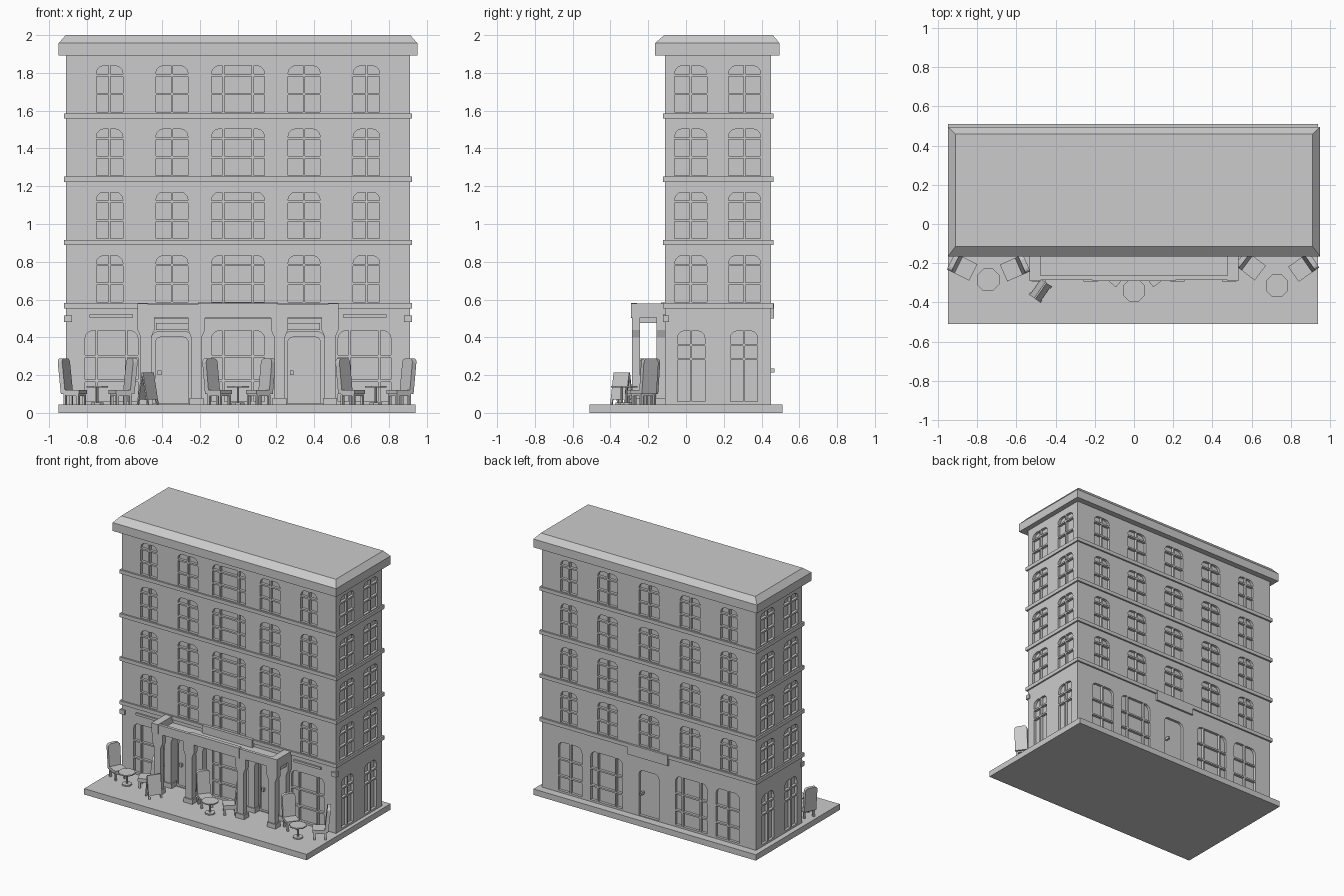
import bpy, bmesh, math
from mathutils import Matrix, Vector

if "Cube" in bpy.data.objects:
    bpy.data.objects.remove(bpy.data.objects["Cube"])


def finish(name, bm, matrix=None):
    bmesh.ops.recalc_face_normals(bm, faces=bm.faces[:])
    me = bpy.data.meshes.new(name)
    bm.to_mesh(me)
    bm.free()
    ob = bpy.data.objects.new(name, me)
    bpy.context.collection.objects.link(ob)
    if matrix is not None:
        ob.matrix_world = matrix
    return ob


def box(name, x0, x1, y0, y1, z0, z1, matrix=None):
    bm = bmesh.new()
    bmesh.ops.create_cube(bm, size=1)
    for v in bm.verts:
        v.co = ((x0 + x1) / 2 + v.co.x * (x1 - x0), (y0 + y1) / 2 + v.co.y * (y1 - y0),
                (z0 + z1) / 2 + v.co.z * (z1 - z0))
    return finish(name, bm, matrix)


def prism(bm, pts, place, d0, d1):
    """Extrude a (u, z) outline between two depths of a facade."""
    a = [bm.verts.new(place(u, d0, z)) for u, z in pts]
    b = [bm.verts.new(place(u, d1, z)) for u, z in pts]
    bm.faces.new(a)
    bm.faces.new(b[::-1])
    for i in range(len(a)):
        j = (i + 1) % len(a)
        bm.faces.new((a[i], a[j], b[j], b[i]))


def arched(u0, u1, z0, z1, rl, rr):
    """Rectangle with optional rounded top corners."""
    pts = [(u0, z0), (u1, z0)]
    for r, cx, start in ((rr, u1 - rr, 0), (rl, u0 + rl, 90)):
        n = 3 if r else 0
        for i in range(n + 1):
            a = math.radians(start + (90 * i / n if n else 0))
            pts.append((cx + r * math.cos(a), z1 - r + r * math.sin(a)) if r
                       else (cx, z1))
    return pts


# facades: map (across, outward depth, height) to world space
X, YF, YB, G = 0.91, -0.11, 0.45, 0.045
front = lambda u, d, z: (u, YF - d, z)
back = lambda u, d, z: (-u, YB + d, z)
right = lambda u, d, z: (X + d, u, z)
left = lambda u, d, z: (-X - d, u, z)
cut = bmesh.new()


def window(place, c, w, z0, rows, wide=False):
    cols = (0, 0.22, 0.78, 1) if wide else (0, 0.5, 1)
    g = 0.006
    for i in range(len(cols) - 1):
        for k in range(len(rows) - 1):
            top = k == len(rows) - 2
            first, last = i == 0, i == len(cols) - 2
            u0 = c - w / 2 + w * cols[i] + (0 if first else g)
            u1 = c - w / 2 + w * cols[i + 1] - (0 if last else g)
            za = z0 + rows[k] + (g if k else 0)
            zb = z0 + rows[k + 1] - (0 if top else g)
            prism(cut, arched(u0, u1, za, zb, 0.04 if top and first else 0,
                              0.04 if top and last else 0), place, -0.02, 0.01)


# upper floor windows
for f in range(4):
    z = 0.588 + 0.335 * f
    rows = (0, 0.095, 0.195, 0.245)
    for s in (-1, 1):
        for place in (front, back):
            window(place, s * 0.68, 0.14, z, rows)
            window(place, s * 0.35, 0.17, z, rows)
    window(front, 0, 0.28, z, rows, True)
    window(back, 0, 0.17, z, rows)
    for place in (left, right):
        window(place, 0.025, 0.17, z, rows)
        window(place, 0.31, 0.17, z, rows)

# ground floor windows and door recesses
low = (0, 0.11, 0.24, 0.375)
for c in (-0.67, 0, 0.67):
    window(front, c, 0.28, 0.06, low, True)
for s in (-1, 1):
    window(back, s * 0.67, 0.20, 0.06, low)
    window(back, s * 0.36, 0.27, 0.06, low, True)
    prism(cut, arched(s * 0.35 - 0.11, s * 0.35 + 0.11, 0.052, 0.43, 0.04, 0.04), front, -0.04, 0.01)
prism(cut, arched(-0.085, 0.085, 0.052, 0.40, 0.035, 0.035), back, -0.02, 0.01)
for place in (left, right):
    window(place, 0.027, 0.145, 0.06, (0, 0.225, 0.30, 0.375))
    window(place, 0.307, 0.145, 0.06, (0, 0.225, 0.30, 0.375))

walls = box("walls", -X, X, YF, YB, G - 0.005, 1.91)
cutter = finish("window_cutter", cut)
cutter.hide_render = True
cutter.hide_set(True)
mod = walls.modifiers.new("windows", 'BOOLEAN')
mod.operation, mod.solver, mod.object = 'DIFFERENCE', 'EXACT', cutter

# pavement, floor bands and roof with sloped edge
box("pavement", -0.95, 0.94, -0.51, 0.51, 0, G)
for f in range(4):
    z = 0.553 + 0.335 * f
    box("floor_band", -0.922, 0.922, -0.122, 0.463, z, z + 0.028)
box("cornice", -0.95, 0.95, -0.165, 0.495, 1.893, 1.957)
bm = bmesh.new()
bmesh.ops.create_cube(bm, size=1)
for v in bm.verts:
    if v.co.z > 0:
        v.co = (0.912 * (1 if v.co.x > 0 else -1), 0.46 if v.co.y > 0 else -0.115, 2.0)
    else:
        v.co = (0.95 * (1 if v.co.x > 0 else -1), 0.495 if v.co.y > 0 else -0.165, 1.957)
finish("roof", bm)

# back door surround and handle
box("back_door_canopy", -0.17, 0.17, YB, 0.465, 0.50, 0.58)
box("back_door_handle", 0.05, 0.065, YB - 0.02, 0.468, 0.215, 0.235)

for s in (-1, 1):
    # front doors with lintel and handle
    c = s * 0.35
    bm = bmesh.new()
    prism(bm, arched(c - 0.09, c + 0.09, G, 0.405, 0.035, 0.035), front, -0.045, -0.018)
    finish("front_door", bm)
    box("door_handle", c - 0.075, c - 0.055, -0.11, -0.085, 0.20, 0.225)
    box("door_lintel", c - 0.085, c + 0.085, -0.125, -0.10, 0.44, 0.475)
    # shop front trim strip
    box("shop_strip", s * 0.67 - 0.115, s * 0.67 + 0.115, -0.122, -0.10, 0.505, 0.522)
    for y in (-0.31 + 0.463 + 0.31,):
        box("corner_block", s * 0.90 - 0.02, s * 0.90 + 0.02, -0.122, -0.09, 0.48, 0.515)
    # portico columns with base and flared capital, and the matching wall pilasters
    for px in (0.22, 0.487):
        x = s * px
        for y0, y1 in ((-0.285, -0.243), (-0.155, -0.105)):
            box("column_base", x - 0.037, x + 0.037, y0 - 0.008, y1 + 0.008, G, 0.08)
            box("column_shaft", x - 0.028, x + 0.028, y0, y1, 0.08, 0.43)
            bm = bmesh.new()
            prism(bm, [(x - 0.028, 0.40), (x + 0.028, 0.40), (x + 0.045, 0.44), (x + 0.045, 0.51),
                       (x - 0.045, 0.51), (x - 0.045, 0.44)], lambda u, d, z: (u, d, z), y0, y1)
            finish("column_capital", bm)
        box("cross_beam", x - 0.035, x + 0.035, -0.27, YF, 0.475, 0.51)
    # portico parapet sides
    box("portico_side", s * 0.505 - 0.028, s * 0.505 + 0.028, -0.29, YF, 0.505, 0.578)

# portico roof slab, front parapet and centre panel
box("portico_roof", -0.48, 0.48, -0.27, YF, 0.50, 0.525)
box("portico_front", -0.48, 0.48, -0.285, -0.262, 0.505, 0.575)
box("centre_panel", -0.213, 0.213, -0.29, -0.26, 0.503, 0.582)
box("wall_panel", -0.213, 0.213, -0.132, YF, 0.52, 0.585)


def disc(bm, r, z0, z1, n=8):
    bmesh.ops.create_cone(bm, cap_ends=True, segments=n, radius1=r, radius2=r, depth=z1 - z0,
                          matrix=Matrix.Translation((0, 0, (z0 + z1) / 2)) @ Matrix.Rotation(math.pi / 8, 4, 'Z'))


def table(x, y):
    bm = bmesh.new()
    disc(bm, 0.062, 0.134, 0.143)
    disc(bm, 0.007, 0.05, 0.136)
    disc(bm, 0.036, G, 0.055)
    finish("cafe_table", bm, Matrix.Translation((x, y, 0)))


def chair(x, y, tx, ty):
    """Chair whose local +x points at the table."""
    m = Matrix.Translation((x, y, 0)) @ Matrix.Rotation(math.atan2(ty - y, tx - x), 4, 'Z')
    box("chair_seat", -0.05, 0.05, -0.047, 0.047, 0.10, 0.122, m)
    box("chair_rail", -0.044, 0.044, -0.042, 0.042, 0.09, 0.10, m)
    for i in (-1, 1):
        for j in (-1, 1):
            box("chair_leg", i * 0.038 - 0.007, i * 0.038 + 0.007, j * 0.036 - 0.007,
                j * 0.036 + 0.007, G, 0.095, m)
    tilt = m @ Matrix.Translation((-0.045, 0, 0)) @ Matrix(((0, 1, 0, 0), (1, 0, 0, 0), (0, 0, 1, 0), (0, 0, 0, 1)))
    lean = lambda u, d, z: (u, d - (z - 0.10) * 0.11, z)
    bm = bmesh.new()
    prism(bm, arched(-0.047, 0.047, 0.10, 0.288, 0.022, 0.022), lean, -0.013, 0.013)
    # swap of axes above is a reflection, so bake it into the mesh
    bm.transform(m.inverted() @ tilt)
    finish("chair_back", bm, m)


# three table groups
for tx, ty, seats in ((-0.745, -0.285, ((-0.865, -0.225), (-0.62, -0.23))),
                      (0.0, -0.34, ((-0.10, -0.255), (0.11, -0.255))),
                      (0.73, -0.315, ((0.605, -0.22), (0.855, -0.228)))):
    table(tx, ty)
    for sx, sy in seats:
        chair(sx, sy, tx, ty)

# folding pavement board
m = Matrix.Translation((-0.478, -0.34, 0)) @ Matrix.Rotation(math.radians(55), 4, 'Z')
for s in (-1, 1):
    bm = bmesh.new()
    slope = lambda u, d, z: (u, d + s * (0.215 - z) * 0.19, z)
    prism(bm, [(-0.05, 0.07), (0.05, 0.07), (0.05, 0.215), (-0.05, 0.215)], slope, -0.004, 0.004)
    for u in (-0.044, 0.044):
        prism(bm, [(u - 0.006, G), (u + 0.006, G), (u + 0.006, 0.075), (u - 0.006, 0.075)], slope, -0.004, 0.004)
    finish("pavement_board", bm, m)
